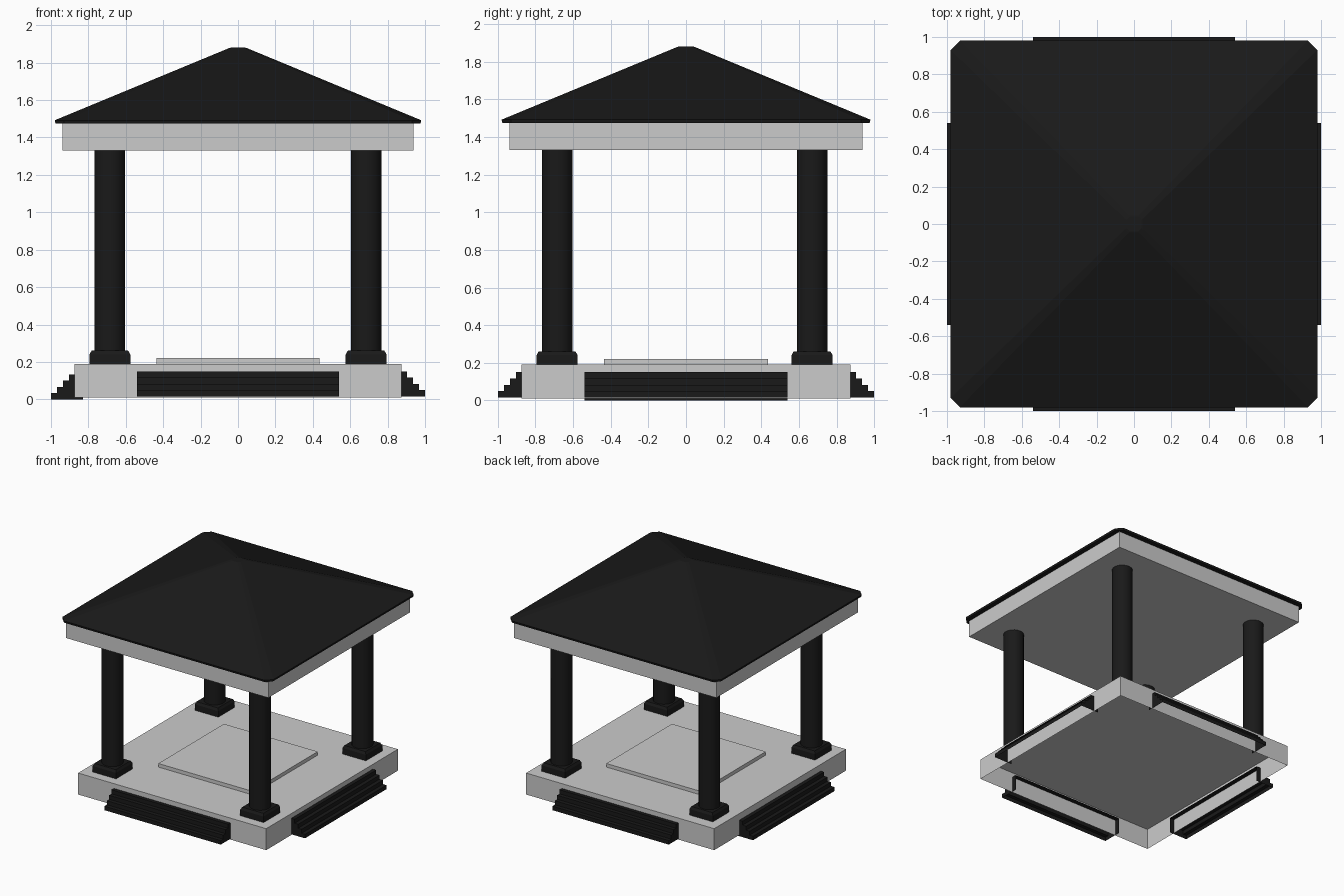
import bpy, bmesh, math
from mathutils import Matrix

if "Cube" in bpy.data.objects:
    bpy.data.objects.remove(bpy.data.objects["Cube"])

dark = bpy.data.materials.new("dark")
dark.diffuse_color = (0.01, 0.01, 0.01, 1)
dark.use_nodes = True
dark.node_tree.nodes["Principled BSDF"].inputs["Base Color"].default_value = dark.diffuse_color


def make_object(name, bm, mat=None):
    bmesh.ops.recalc_face_normals(bm, faces=bm.faces)
    mesh = bpy.data.meshes.new(name)
    bm.to_mesh(mesh)
    bm.free()
    obj = bpy.data.objects.new(name, mesh)
    bpy.context.collection.objects.link(obj)
    if mat:
        mesh.materials.append(mat)
    return obj


def loft(name, rings, mat=None, cap_bottom=True, cap_top=True):
    """Stack of horizontal rings joined by side faces."""
    bm = bmesh.new()
    vs = [[bm.verts.new(p) for p in ring] for ring in rings]
    n = len(vs[0])
    for a, b in zip(vs, vs[1:]):
        for i in range(n):
            j = (i + 1) % n
            bm.faces.new((a[i], a[j], b[j], b[i]))
    if cap_bottom:
        bm.faces.new(vs[0][::-1])
    if cap_top:
        bm.faces.new(vs[-1])
    return make_object(name, bm, mat)


def square(h, z, cx=0, cy=0):
    return [(cx + sx * h, cy + sy * h, z) for sx, sy in ((-1, -1), (1, -1), (1, 1), (-1, 1))]


def cut_square(h, c, z):
    """Square ring with chamfered corners."""
    k = h - c
    return [(-k, -h, z), (k, -h, z), (h, -k, z), (h, k, z),
            (k, h, z), (-k, h, z), (-h, k, z), (-h, -k, z)]


def circle(r, z, cx, cy, n=16):
    return [(cx + r * math.cos(2 * math.pi * (i + .5) / n),
             cy + r * math.sin(2 * math.pi * (i + .5) / n), z) for i in range(n)]


# Floor platform (hollow underneath) and the raised centre panel
loft("platform", [square(0.873, 0.01), square(0.873, 0.19)], cap_bottom=False)
loft("centre_panel", [square(0.435, 0.19), square(0.435, 0.22)], cap_bottom=False)

# Columns with square chamfered plinths
for fb, cy in (("front", -0.685), ("back", 0.67)):
    for side, cx in (("left", -0.685), ("right", 0.685)):
        col = loft(f"{fb}_{side}_column",
                   [circle(0.083, 0.19, cx, cy), circle(0.083, 1.33, cx, cy)],
                   dark, False, False)
        for p in col.data.polygons:
            p.use_smooth = True
        loft(f"{fb}_{side}_plinth",
             [square(0.109, 0.19, cx, cy), square(0.109, 0.24, cx, cy),
              square(0.098, 0.26, cx, cy)], dark, False)


# Stairs: stepped shell open at the bottom and back, one flight per side
def stairs(name, angle, z0):
    bm = bmesh.new()
    profile = [(-1.0, z0)]
    for i in range(4):
        z = z0 + 0.0335 * (i + 1)
        profile.append((-1.0 + 0.032 * i, z))
        profile.append((-1.0 + 0.032 * (i + 1) if i < 3 else -0.83, z))
    ends = [[bm.verts.new((x, y, z)) for y, z in profile] for x in (-0.54, 0.54)]
    a, b = ends
    for i in range(len(profile) - 1):
        bm.faces.new((a[i], b[i], b[i + 1], a[i + 1]))
    for side, x in ((a, -0.54), (b, 0.54)):
        bm.faces.new(side + [bm.verts.new((x, -0.83, z0))])
    bm.transform(Matrix.Rotation(math.radians(angle), 4, 'Z'))
    make_object(name, bm, dark)


for name, angle, z0 in (("front", 0, 0.016), ("right", 90, 0.016),
                        ("back", 180, 0.016), ("left", 270, 0.0)):
    stairs(name + "_stairs", angle, z0)

# Beam block with the ceiling, and the bevelled pyramid roof
loft("roof_beam", [square(0.938, 1.33), square(0.938, 1.476)], cap_top=False)
loft("roof", [cut_square(0.976, 0.045, 1.475), cut_square(0.98, 0.05, 1.492),
              cut_square(0.05, 0.02, 1.877), cut_square(0.04, 0.016, 1.88)], dark)
